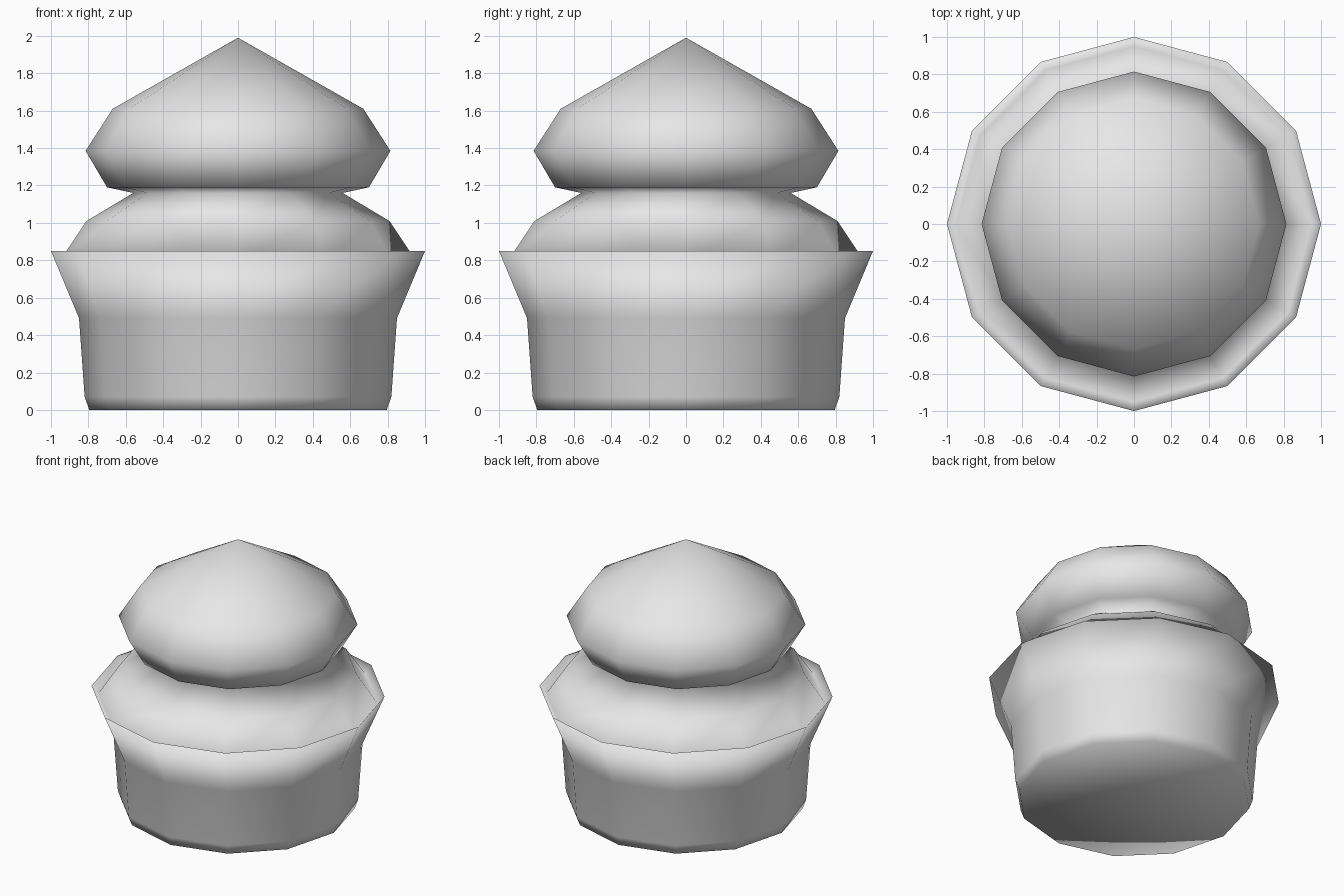
import bpy
import bmesh
import math
from mathutils import Vector

cube = bpy.data.objects.get("Cube")
if cube:
    bpy.data.objects.remove(cube, do_unlink=True)

SIDES = 12

# Half outline as (radius, height), from the base centre to the tip
base = [(0, 0), (0.795, 0), (0.82, 0.07), (0.85, 0.49), (1.0, 0.85)]
lower_swirl = [(0.95, 0.8), (0.81, 1.01), (0.56, 1.16)]
upper_swirl = [(0.7, 1.19), (0.815, 1.385), (0.67, 1.61), (0, 1.99)]
outline = base + lower_swirl + upper_swirl

# Plain grey surface
grey = bpy.data.materials.new("light_grey")
grey.use_nodes = True
colour = (0.8, 0.8, 0.8, 1)
grey.diffuse_color = colour
grey.node_tree.nodes["Principled BSDF"].inputs["Base Color"].default_value = colour

# Spin the outline into one continuous body
bm = bmesh.new()
verts = [bm.verts.new((r, 0, z)) for r, z in outline]
edges = [bm.edges.new(pair) for pair in zip(verts, verts[1:])]
bmesh.ops.spin(bm, geom=verts + edges, cent=Vector(), axis=Vector((0, 0, 1)),
               angle=math.tau, steps=SIDES)
bmesh.ops.remove_doubles(bm, verts=bm.verts[:], dist=0.001)
bmesh.ops.recalc_face_normals(bm, faces=bm.faces[:])
for face in bm.faces:
    face.smooth = True

mesh = bpy.data.meshes.new("cupcake")
bm.to_mesh(mesh)
bm.free()
mesh.materials.append(grey)
bpy.context.collection.objects.link(bpy.data.objects.new("cupcake", mesh))
